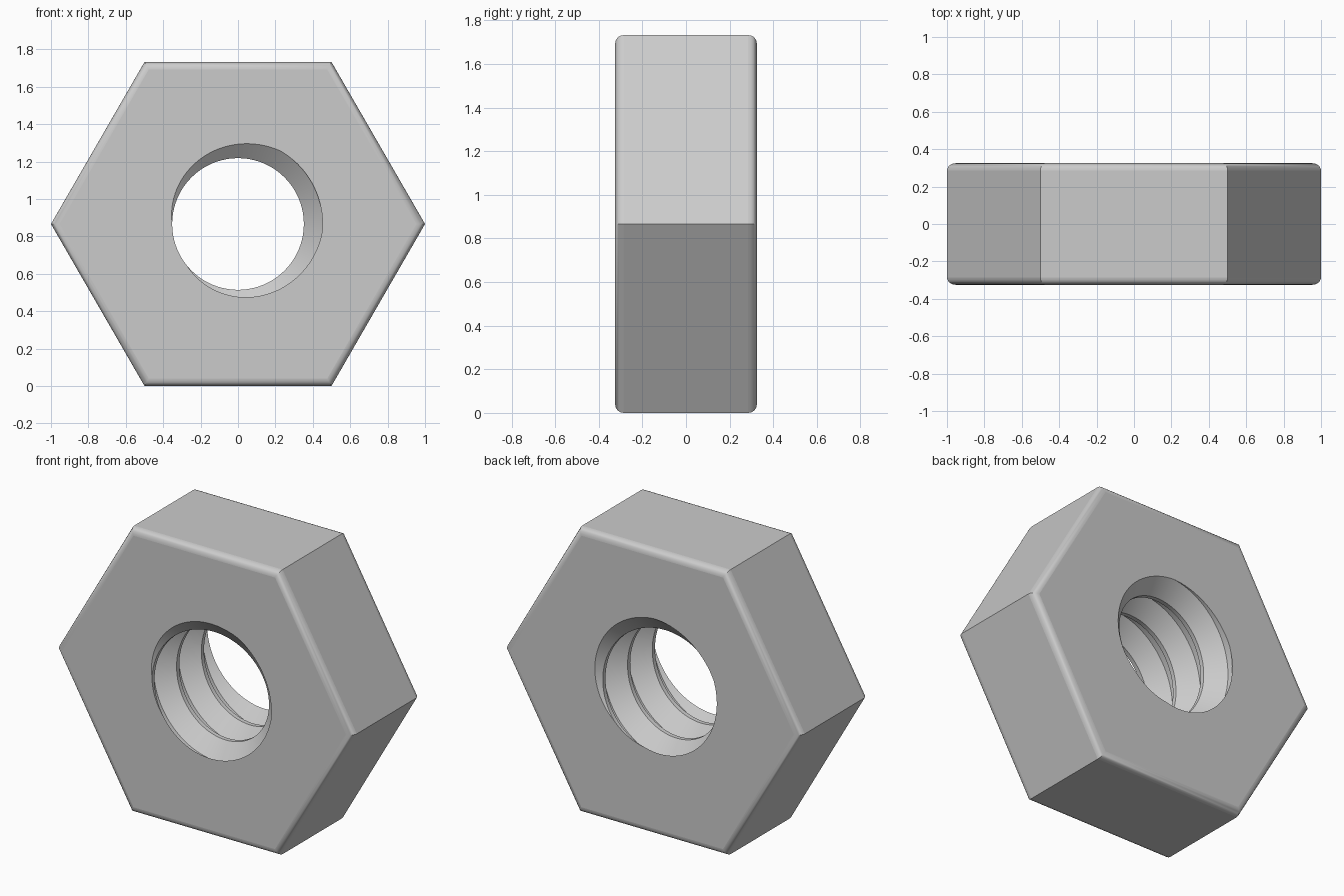
import bpy
import bmesh
import math
from mathutils import Vector

if "Cube" in bpy.data.objects:
    bpy.data.objects.remove(bpy.data.objects["Cube"])

HALF = 0.325                       # half thickness
MID = math.sqrt(3) / 2             # height of the hole axis
BEVEL, BEVEL_STEPS = 0.04, 5
PITCH, SEGMENTS = 0.238, 96
MINOR, MAJOR = 0.352, 0.452
START = math.radians(200)          # angle where the crest meets the front
# one thread pitch: (fraction of pitch, radius)
THREAD = [(-0.055, MINOR), (0.055, MINOR), (0.43, MAJOR), (0.61, MAJOR)]


def polar(radius, angle, y):
    return Vector((radius * math.cos(angle), y, MID + radius * math.sin(angle)))


def hex_ring(bm, inset, y):
    radius = 1 - inset / math.cos(math.pi / 6)
    return [bm.verts.new(polar(radius, i * math.pi / 3, y)) for i in range(6)]


def ring_edges(bm, ring):
    return [bm.edges.get((ring[i - 1], ring[i])) for i in range(len(ring))]


bm = bmesh.new()

# threaded hole: a helical sheet, trimmed flush with both ends
columns = []
for s in range(SEGMENTS + 1):
    angle = 2 * math.pi * s / SEGMENTS
    column = []
    for turn in range(-2, 6):
        for offset, radius in THREAD:
            y = -HALF + PITCH * (turn + offset + (START - angle) / (2 * math.pi))
            column.append(bm.verts.new(polar(radius, angle, y)))
    columns.append(column)
for a, b in zip(columns, columns[1:]):
    for k in range(len(a) - 1):
        bm.faces.new((a[k], a[k + 1], b[k + 1], b[k]))
bmesh.ops.remove_doubles(bm, verts=bm.verts[:], dist=1e-5)

holes = []
for side in (-1, 1):
    cut = bmesh.ops.bisect_plane(
        bm, geom=bm.verts[:] + bm.edges[:] + bm.faces[:], dist=1e-6,
        plane_co=(0, side * HALF, 0), plane_no=(0, side, 0), clear_outer=True)
    holes.append([g for g in cut["geom_cut"] if isinstance(g, bmesh.types.BMEdge)])

# hexagonal body with rounded front and back rims
rings = []
for side in (-1, 1):
    arc = []
    for i in range(BEVEL_STEPS + 1):
        t = math.pi / 2 * i / BEVEL_STEPS
        arc.append((BEVEL * (1 - math.sin(t)), side * (HALF - BEVEL + BEVEL * math.cos(t))))
    if side > 0:
        arc.reverse()
    rings += [hex_ring(bm, inset, y) for inset, y in arc]
for a, b in zip(rings, rings[1:]):
    for i in range(6):
        bm.faces.new((a[i - 1], a[i], b[i], b[i - 1]))

# flat front and back faces around the hole
for ring, hole in zip((rings[0], rings[-1]), holes):
    bmesh.ops.triangle_fill(bm, use_beauty=True, edges=ring_edges(bm, ring) + hole)
bmesh.ops.recalc_face_normals(bm, faces=bm.faces[:])

# smooth shading with crisp corners, flats and thread edges
for face in bm.faces:
    face.smooth = True
for edge in bm.edges:
    edge.smooth = len(edge.link_faces) == 2 and edge.calc_face_angle() < math.radians(30)
for ring in (rings[0], rings[BEVEL_STEPS], rings[BEVEL_STEPS + 1], rings[-1]):
    for edge in ring_edges(bm, ring):
        edge.smooth = False

mesh = bpy.data.meshes.new("hex_nut")
bm.to_mesh(mesh)
bm.free()

steel = bpy.data.materials.new("light_grey_steel")
steel.use_nodes = True
colour = (0.6, 0.6, 0.6, 1)
steel.diffuse_color = colour
steel.node_tree.nodes["Principled BSDF"].inputs["Base Color"].default_value = colour
mesh.materials.append(steel)

nut = bpy.data.objects.new("hex_nut", mesh)
bpy.context.collection.objects.link(nut)
